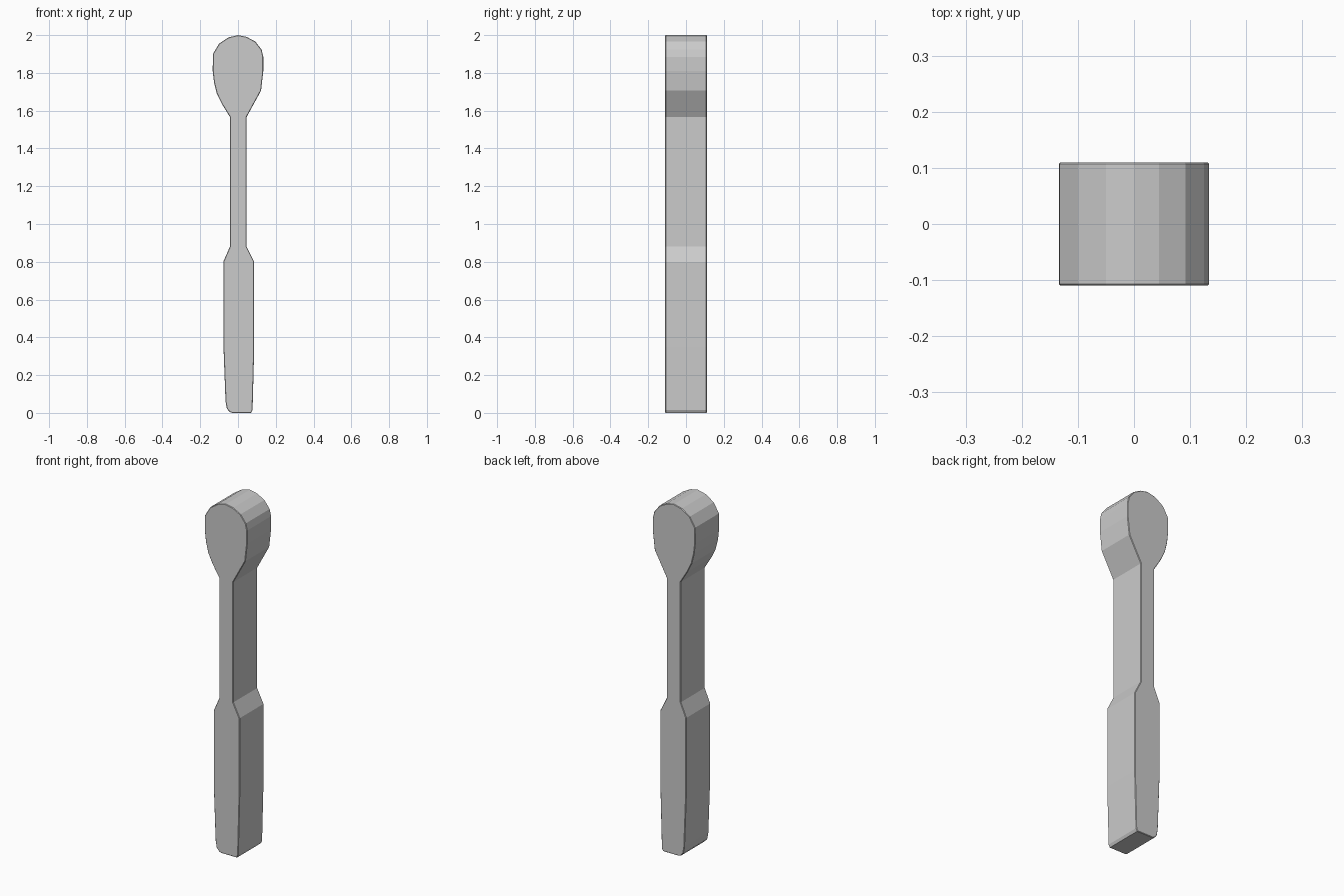
import bpy, bmesh

if "Cube" in bpy.data.objects:
    bpy.data.objects.remove(bpy.data.objects["Cube"])

DEPTH = 0.11   # half thickness along y

# Outline (x, z), slightly asymmetric: right side from bottom to top, then left side down
head_right = [(0.046, 1.567), (0.122, 1.706), (0.134, 1.81), (0.134, 1.885),
              (0.125, 1.923), (0.092, 1.966), (0.045, 1.991)]
head_left = [(0.0, 2.0), (-0.05, 1.988), (-0.1, 1.955), (-0.133, 1.90),
             (-0.134, 1.81), (-0.127, 1.75), (-0.112, 1.69),
             (-0.085, 1.635), (-0.043, 1.567)]
handle_left = [(-0.043, 0.88), (-0.078, 0.80), (-0.078, 0.38),
               (-0.066, 0.06), (-0.059, 0.022), (-0.043, 0.004)]
handle_right = [(-0.03, 0.0), (0.069, 0.0), (0.077, 0.015),
                (0.086, 0.35), (0.086, 0.80), (0.046, 0.88)]
outline = handle_right + head_right + head_left + handle_left

# Extrude the outline front to back
bm = bmesh.new()
front = bm.faces.new([bm.verts.new((x, -DEPTH, z)) for x, z in outline])
ext = bmesh.ops.extrude_face_region(bm, geom=[front], use_keep_orig=True)
verts = [v for v in ext["geom"] if isinstance(v, bmesh.types.BMVert)]
bmesh.ops.translate(bm, verts=verts, vec=(0, 2 * DEPTH, 0))
bmesh.ops.recalc_face_normals(bm, faces=bm.faces[:])

# Thin worn edge around the front and back faces
rims = [e for e in bm.edges if abs(e.verts[0].co.y - e.verts[1].co.y) < 1e-5]
bmesh.ops.bevel(bm, geom=rims, offset=0.003, segments=1, affect='EDGES', profile=0.5)
bmesh.ops.recalc_face_normals(bm, faces=bm.faces[:])

mesh = bpy.data.meshes.new("ratchet_handle_body")
bm.to_mesh(mesh)
bm.free()
body = bpy.data.objects.new("ratchet_handle_body", mesh)
bpy.context.collection.objects.link(body)
